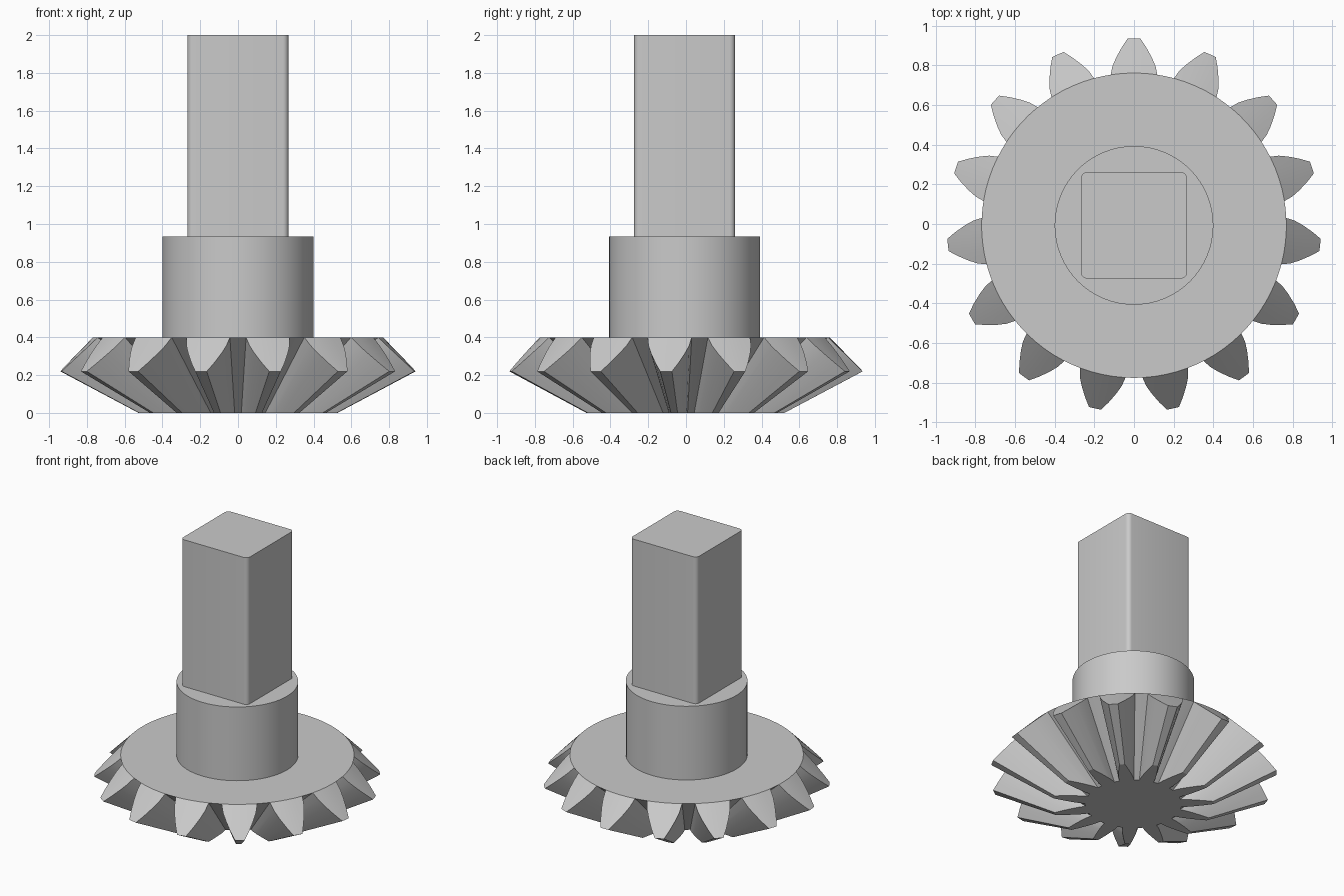
import bpy, bmesh
from math import sin, cos, radians, pi

cube = bpy.data.objects.get("Cube")
if cube:
    bpy.data.objects.remove(cube, do_unlink=True)

TEETH = 15
PITCH = 2 * pi / TEETH
CY = -0.007         # shaft axis in y
APEX = -0.28        # height where all tooth lines meet

steel = bpy.data.materials.new("plain_grey")
steel.use_nodes = True
grey = (0.59, 0.59, 0.59, 1)
steel.diffuse_color = grey
steel.node_tree.nodes["Principled BSDF"].inputs["Base Color"].default_value = grey


def finish(bm, name, angle=30):
    bmesh.ops.recalc_face_normals(bm, faces=bm.faces)
    mesh = bpy.data.meshes.new(name)
    bm.to_mesh(mesh)
    bm.free()
    mesh.materials.append(steel)
    ob = bpy.data.objects.new(name, mesh)
    ob.location.y = CY
    bpy.context.collection.objects.link(ob)
    bpy.ops.object.select_all(action='DESELECT')
    ob.select_set(True)
    bpy.context.view_layer.objects.active = ob
    bpy.ops.object.shade_smooth_by_angle(angle=radians(angle))
    return ob


# Bevel gear: tooth ends on the back cone, swept towards the apex down to z = 0
# tooth profile as (radius, half angle in degrees), root to tip
profile = [(0.768, 8.8), (0.81, 7.7), (0.85, 6.1), (0.9, 3.9), (0.943, 1.9)]
columns = [-1, -0.5, 0, 0.5, 1]
ROOT, TIP = profile[0][0], profile[-1][0]
bm = bmesh.new()


def back_point(r, a):
    z = 0.4 - 0.18 * (r - ROOT) / (TIP - ROOT)
    return bm.verts.new((r * cos(a), r * sin(a), z))


rim, outline = [], []
for i in range(TEETH):
    mid = pi / 2 + i * PITCH
    rows = [[back_point(r, mid + f * radians(h)) for f in columns] for r, h in profile]
    for low, high in zip(rows, rows[1:]):
        for j in range(len(columns) - 1):
            bm.faces.new((low[j], low[j + 1], high[j + 1], high[j]))
    start = radians(profile[0][1])
    land = [back_point(ROOT, mid + start + (PITCH - 2 * start) * k / 4) for k in (1, 2, 3)]
    rim += rows[0] + land
    outline += [row[0] for row in rows[:-1]] + rows[-1] + [row[-1] for row in rows[-2::-1]] + land

# top disc, flanks, tips and root lands, star-shaped underside
bm.faces.new(rim)
base = []
for v in outline:
    s = -APEX / (v.co.z - APEX)
    base.append(bm.verts.new((v.co.x * s, v.co.y * s, 0)))
for i in range(len(outline)):
    bm.faces.new((outline[i - 1], outline[i], base[i], base[i - 1]))
bm.faces.new(base)
finish(bm, "bevel_gear", 25)

# Round hub
bm = bmesh.new()
bmesh.ops.create_cone(bm, cap_ends=True, segments=64, radius1=0.4, radius2=0.4, depth=0.535)
finish(bm, "hub").location.z = 0.4 + 0.535 / 2

# Square shaft with rounded upright edges
bm = bmesh.new()
bmesh.ops.create_cube(bm, size=1)
bmesh.ops.scale(bm, vec=(0.535, 0.535, 1.065), verts=bm.verts)
upright = [e for e in bm.edges if abs(e.verts[0].co.z - e.verts[1].co.z) > 0.5]
bmesh.ops.bevel(bm, geom=upright, offset=0.03, segments=5, profile=0.5, affect='EDGES')
finish(bm, "square_shaft").location.z = 2 - 1.065 / 2
